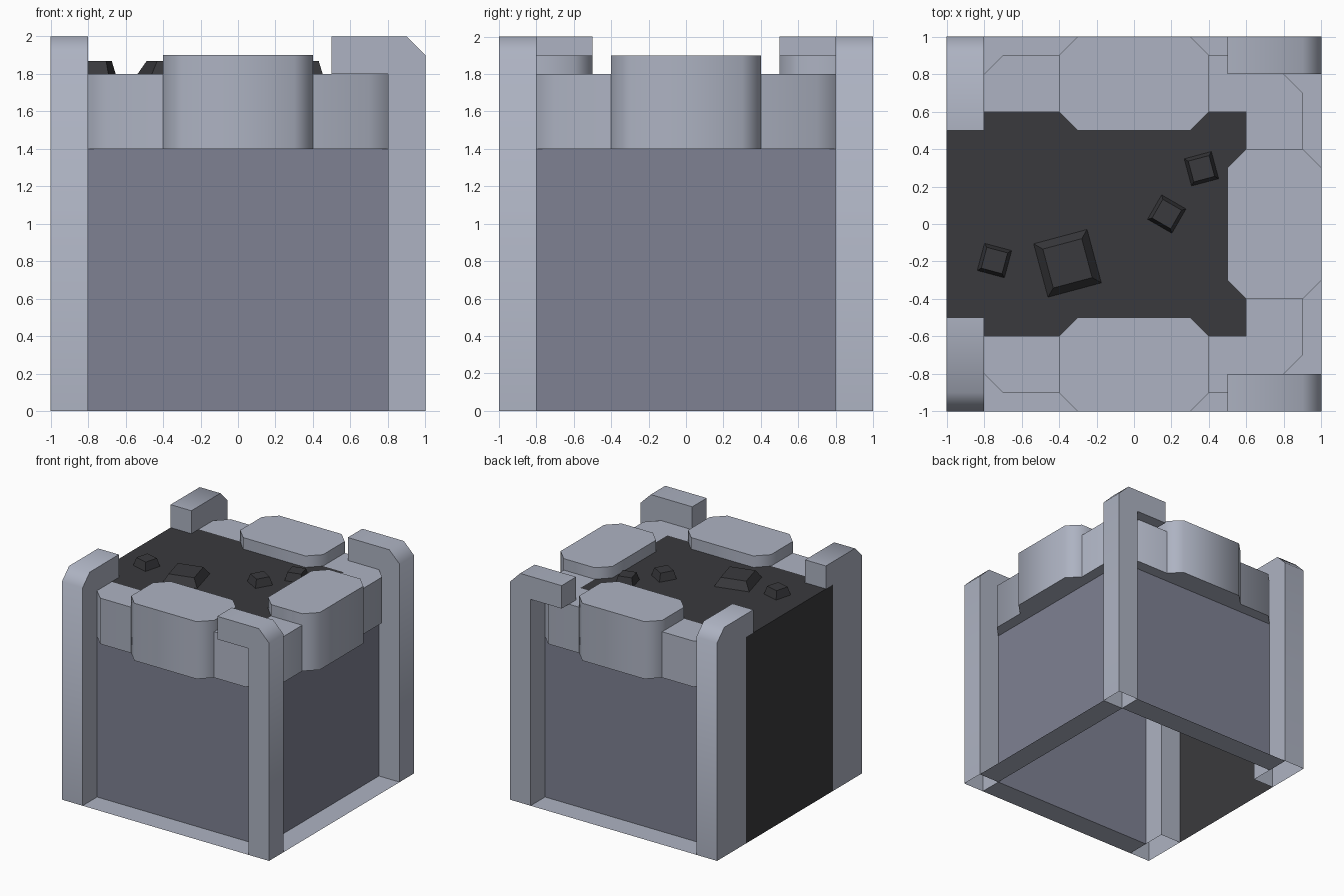
import bpy, bmesh, math
from mathutils import Matrix, Vector

if "Cube" in bpy.data.objects:
    bpy.data.objects.remove(bpy.data.objects["Cube"])


def material(name, rgb):
    m = bpy.data.materials.new(name)
    m.diffuse_color = (*rgb, 1)
    m.use_nodes = True
    m.node_tree.nodes["Principled BSDF"].inputs["Base Color"].default_value = m.diffuse_color
    return m


STONE = material("light_stone", (0.42, 0.45, 0.54))
PANEL = material("panel_stone", (0.21, 0.22, 0.29))
DIRT = material("dark_dirt", (0.042, 0.042, 0.047))


def finish(name, bm, mat, turn=0):
    """Turn the mesh about z and make an object with soft 45 degree chamfers."""
    bm.transform(Matrix.Rotation(math.radians(turn), 4, 'Z'))
    me = bpy.data.meshes.new(name)
    bm.to_mesh(me)
    bm.free()
    me.materials.append(mat)
    for p in me.polygons:
        p.use_smooth = True
    me.set_sharp_from_angle(angle=math.radians(50))
    ob = bpy.data.objects.new(name, me)
    bpy.context.scene.collection.objects.link(ob)
    return ob


def prism(name, pts, along, mat, turn=0, open_base=False):
    """Extrude a closed 3D outline along a vector."""
    bm = bmesh.new()
    base = bm.faces.new([bm.verts.new(p) for p in pts])
    ext = bmesh.ops.extrude_face_region(bm, geom=[base], use_keep_orig=True)
    moved = [g for g in ext["geom"] if isinstance(g, bmesh.types.BMVert)]
    bmesh.ops.translate(bm, verts=moved, vec=Vector(along))
    bmesh.ops.recalc_face_normals(bm, faces=bm.faces)
    if open_base:
        low = [f for f in bm.faces if all(abs(v.co.z) < 1e-5 for v in f.verts)]
        bmesh.ops.delete(bm, geom=low, context='FACES')
    return finish(name, bm, mat, turn)


def sheet(name, pts, mat, turn=0):
    bm = bmesh.new()
    bm.faces.new([bm.verts.new(p) for p in pts])
    return finish(name, bm, mat, turn)


def rect(x0, x1, y0, y1, z):
    return [(x0, y0, z), (x1, y0, z), (x1, y1, z), (x0, y1, z)]


# Three identical walls, designed at the front and turned about z
for side, turn in (("front", 0), ("right", 90), ("back", 180)):
    sheet(side + "_panel", [(-.8, -.8, 0), (.8, -.8, 0), (.8, -.8, 1.8), (-.8, -.8, 1.8)], PANEL, turn)
    sheet(side + "_ledge", rect(-.8, .8, -1, -.8, 0), STONE, turn)
    # low stone course and its inner top
    low = [(-.8, -.8), (-.7, -.9), (.7, -.9), (.8, -.8)]
    prism(side + "_low_course", [(x, y, 1.4) for x, y in low], (0, 0, .4), STONE, turn)
    w = .6 if side == "right" else .8
    sheet(side + "_low_course_top", rect(-w, w, -.8, -.6, 1.8), STONE, turn)
    # taller middle block: outer body, then full-depth cap
    body = [(-.4, -.8), (-.4, -.9), (-.3, -1), (.3, -1), (.4, -.9), (.4, -.8)]
    prism(side + "_block", [(x, y, 1.4) for x, y in body], (0, 0, .5), STONE, turn)
    cap = [(-.4, -.6), (-.4, -.9), (-.3, -1), (.3, -1), (.4, -.9), (.4, -.6), (.3, -.5), (-.3, -.5)]
    prism(side + "_block_cap", [(x, y, 1.8) for x, y in cap], (0, 0, .1), STONE, turn)

# Hooked corner pillars: right ones hook along x, left ones along y
for s, side in ((-1, "front"), (1, "back")):
    prof = [(1, 0), (1, 1.9), (.9, 2), (.5, 2), (.5, 1.8), (.8, 1.8), (.8, 0)]
    prism(side + "_right_pillar", [(a, s, z) for a, z in prof], (0, -.2 * s, 0), STONE, open_base=True)
    prof[-2:] = [(.6, 1.8), (.6, 0)]
    prism(side + "_left_pillar", [(-1, s * a, z) for a, z in prof], (.2, 0, 0), STONE, open_base=True)

# Dirt fill: top surface and exposed left side
sheet("dirt_top", rect(-1, .6, -.6, .6, 1.8), DIRT)
sheet("dirt_side", [(-1, .6, 0), (-1, -.6, 0), (-1, -.6, 1.8), (-1, .6, 1.8)], DIRT)

# Clods: tapered square lumps (x, y, base width, top width, angle)
for i, (x, y, b, t, a) in enumerate([(-.355, -.21, .295, .215, 15), (-.745, -.195, .15, .115, -15),
                                     (.175, .053, .15, .115, -30), (.36, .295, .15, .115, 15)]):
    bm = bmesh.new()
    bmesh.ops.create_cone(bm, segments=4, cap_ends=True, radius1=b / math.sqrt(2),
                          radius2=t / math.sqrt(2), depth=.07,
                          matrix=Matrix.Translation((x, y, 1.835)) @ Matrix.Rotation(math.radians(a + 45), 4, 'Z'))
    finish(f"dirt_clod_{i + 1}", bm, DIRT)
